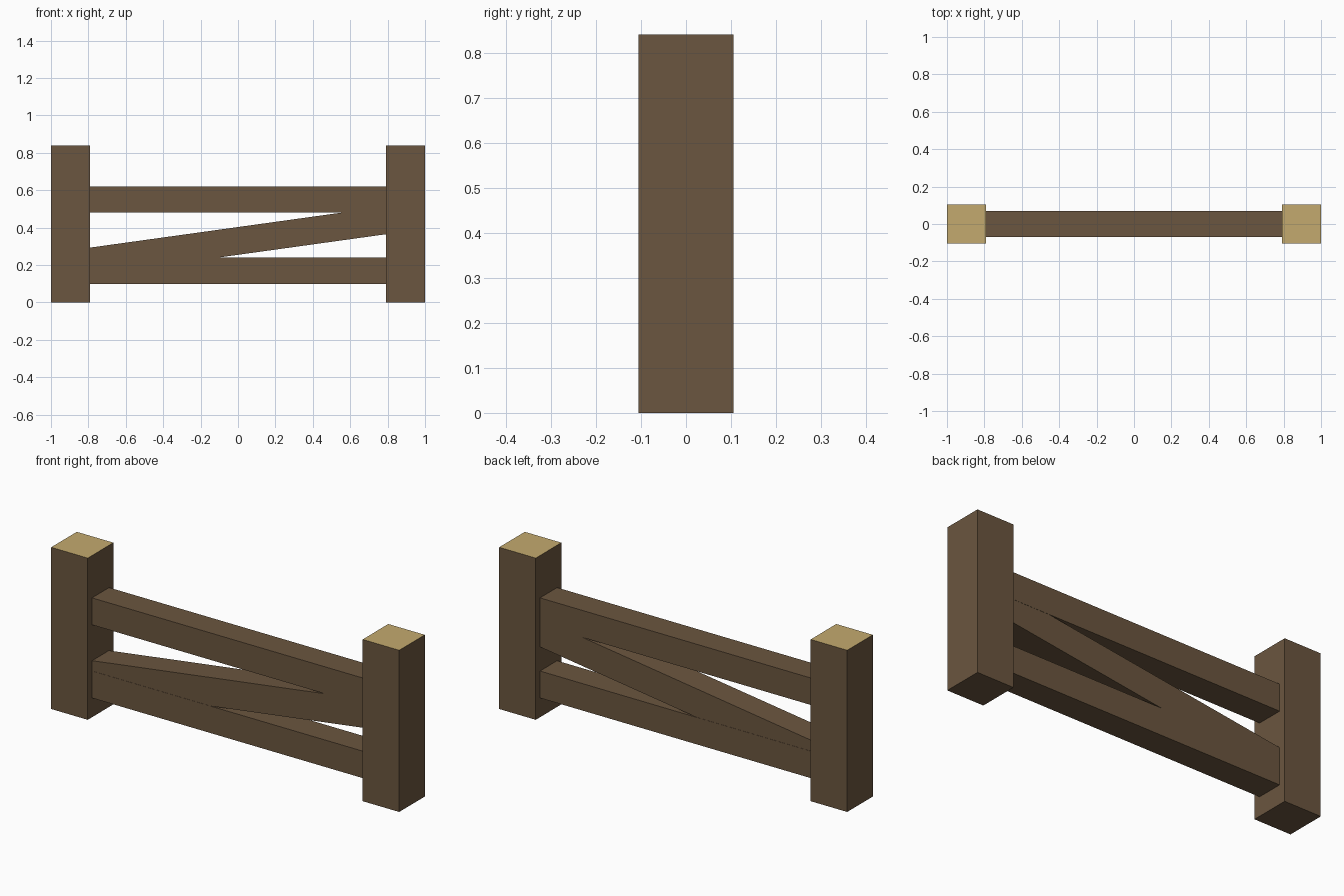
import bpy, bmesh, math
from mathutils import Matrix

if "Cube" in bpy.data.objects:
    bpy.data.objects.remove(bpy.data.objects["Cube"])


def material(name, rgb):
    m = bpy.data.materials.new(name)
    m.diffuse_color = (*rgb, 1.0)
    m.use_nodes = True
    m.node_tree.nodes["Principled BSDF"].inputs["Base Color"].default_value = m.diffuse_color
    return m


bark = material("brown_bark", (0.147, 0.093, 0.050))
cut_wood = material("pale_cut_wood", (0.552, 0.402, 0.156))


def beam(name, centre, size, tilt=0.0):
    """Box beam, tilted in the xz plane."""
    bm = bmesh.new()
    bmesh.ops.create_cube(bm, size=1.0)
    bmesh.ops.transform(bm, verts=bm.verts, matrix=(
        Matrix.Translation(centre) @ Matrix.Rotation(-tilt, 4, 'Y')
        @ Matrix.Diagonal((*size, 1.0))))
    return finish(name, bm)


def finish(name, bm):
    me = bpy.data.meshes.new(name)
    bm.to_mesh(me)
    bm.free()
    me.materials.append(bark)
    me.materials.append(cut_wood)
    ob = bpy.data.objects.new(name, me)
    bpy.context.collection.objects.link(ob)
    return ob


POST, HEIGHT, RAIL = 0.21, 0.84, 0.14
INNER = 1.0 - POST

# Two square posts with pale sawn tops
for side, sx in (("left", -1), ("right", 1)):
    post = beam(side + "_post", (sx * (1 - POST / 2), 0, HEIGHT / 2), (POST, POST, HEIGHT))
    for f in post.data.polygons:
        f.material_index = 1 if f.normal.z > 0.9 else 0

# Two horizontal rails between the posts
for name, z in (("lower_rail", 0.17), ("upper_rail", 0.55)):
    beam(name, (0, 0, z), (2 * INNER, RAIL, RAIL))

# Diagonal brace, rising to the right, ends running into the posts
tilt = math.atan(0.139)
beam("diagonal_brace", (0, 0, 0.329), (1.66, RAIL - 0.002, 0.147), tilt)
